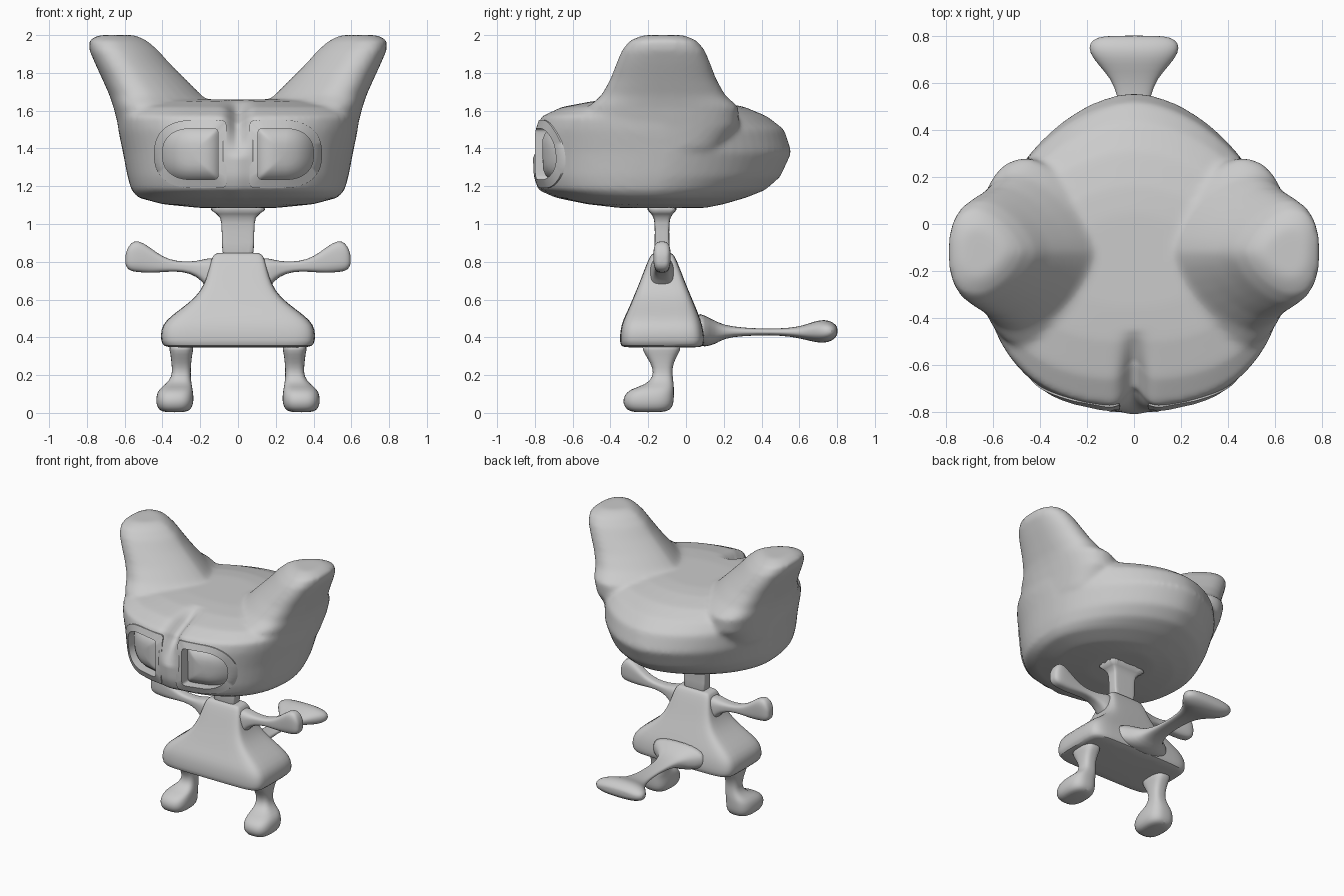
import bpy, bmesh
from math import sin, cos, pi, exp, radians
from mathutils import Vector
from mathutils.bvhtree import BVHTree

cube = bpy.data.objects.get("Cube")
if cube:
    bpy.data.objects.remove(cube)

grey = bpy.data.materials.new("clay grey")
grey.use_nodes = True
tone = (0.6, 0.6, 0.6, 1)
grey.diffuse_color = tone
grey.node_tree.nodes["Principled BSDF"].inputs["Base Color"].default_value = tone


def outline(a0, a1, b0, b1, power, split=0.5, n=32):
    """Closed rounded outline; power(c, s) sets how square each quarter is."""
    ca, cb = a0 + (a1 - a0) * split, (b0 + b1) / 2
    points = []
    for i in range(n):
        t = 2 * pi * (i + 0.5) / n
        c, s = cos(t), sin(t)
        e = 2 / power(c, s)
        ra = a1 - ca if c > 0 else a0 - ca
        rb = b1 - cb if s > 0 else b0 - cb
        points.append((ca + ra * abs(c) ** e, cb + rb * abs(s) ** e))
    return points


def bridge(bm, loops, caps=True):
    rows = [[bm.verts.new(p) for p in loop] for loop in loops]
    n = len(rows[0])
    for low, high in zip(rows, rows[1:]):
        for i in range(n):
            j = (i + 1) % n
            bm.faces.new((low[i], low[j], high[j], high[i]))
    if caps:
        bm.faces.new(rows[0][::-1])
        bm.faces.new(rows[-1])


def loft(bm, axis, rings, power, split=0.5, side=1, n=32):
    """Skin rings (position, a0, a1, b0, b1) along an axis."""
    loops = []
    for t, *box in rings:
        loop = []
        for a, b in outline(*box, power, split, n):
            x, y, z = {"x": (t, a, b), "y": (a, t, b), "z": (a, b, t)}[axis]
            loop.append((x * side, y, z))
        loops.append(loop)
    bridge(bm, loops)


def finish(name, bm, mirror=False, subdiv=0):
    bmesh.ops.recalc_face_normals(bm, faces=bm.faces)
    mesh = bpy.data.meshes.new(name)
    bm.to_mesh(mesh)
    bm.free()
    mesh.materials.append(grey)
    obj = bpy.data.objects.new(name, mesh)
    bpy.context.collection.objects.link(obj)
    bpy.ops.object.select_all(action="DESELECT")
    obj.select_set(True)
    bpy.context.view_layer.objects.active = obj
    bpy.ops.object.shade_smooth_by_angle(angle=radians(50))
    if subdiv:
        obj.modifiers.new("round", "SUBSURF").levels = subdiv
        obj.modifiers["round"].render_levels = subdiv
    if mirror:
        obj.modifiers.new("mirror", "MIRROR")
    return obj


def part(name, axis, rings, square, mirror=False):
    bm = bmesh.new()
    loft(bm, axis, rings, lambda c, s: square, n=24)
    return finish(name, bm, mirror, 1)


# Head and ears, fused into one skin
bm = bmesh.new()
skull = [(1.085, .2, -.35, .1), (1.105, .4, -.52, .2), (1.14, .53, -.68, .32),
         (1.18, .565, -.77, .42), (1.25, .585, -.795, .5), (1.38, .61, -.8, .56),
         (1.5, .635, -.795, .52), (1.57, .64, -.77, .43), (1.62, .6, -.66, .31),
         (1.65, .48, -.5, .16), (1.66, .3, -.35, .05)]
loft(bm, "z", [(z, -w, w, f, b) for z, w, f, b in skull],
     lambda c, s: 1.75 if s > 0 else 2.4, n=64)
ear = [(1.4, .2, .61, .3), (1.52, .1, .635, .4), (1.62, .12, .66, .4), (1.68, .19, .68, .33),
       (1.77, .28, .72, .28), (1.85, .36, .757, .25), (1.92, .42, .787, .22),
       (1.97, .48, .79, .18), (2, .54, .74, .11)]
for side in (1, -1):
    loft(bm, "z", [(z, i, o, -.12 - h, -.12 + h) for z, i, o, h in ear],
         lambda c, s: 2.5 if c > 0 else 1.5, 0.62, side)
head = finish("head", bm)
fuse = head.modifiers.new("fuse", "REMESH")
fuse.mode = "VOXEL"
fuse.voxel_size = 0.016
soften = head.modifiers.new("soften", "SMOOTH")
soften.iterations = 10
for modifier in ("fuse", "soften"):
    bpy.ops.object.modifier_apply(modifier=modifier)

# Brow groove above and nose ridge below, along the middle of the face
for v in head.data.vertices:
    x, y, z = v.co
    if y < -.45:
        near = exp(-(x / .05) ** 2) * min(1, (-.45 - y) / .2)
        upper = min(1, max(0, (z - 1.35) / .2))
        v.co.y += near * (.07 * upper - .012 * (1 - upper))
        v.co.z -= near * .04 * upper
bpy.ops.object.shade_smooth_by_angle(angle=radians(50))

# Eye sockets follow the face
face = bmesh.new()
face.from_mesh(head.data)
tree = BVHTree.FromBMesh(face)


def on_face(points, depth):
    loop = []
    for x, z in points:
        hit = tree.ray_cast(Vector((x, -2, z)), Vector((0, 1, 0)))[0]
        loop.append((x, hit.y + depth, z))
    return loop


def eye_shape(inset):
    return outline(.06 + inset, .445 - inset, 1.19 + inset, 1.55 - inset,
                   lambda c, s: 2.4 if c > 0 else 14, 0.45, 48)


bm = bmesh.new()
rim_loops = [(0, .03), (0, -.008), (.045, -.008), (.045, .09)]
bridge(bm, [on_face(eye_shape(i), d) for i, d in rim_loops], caps=False)
finish("eye_rim", bm, mirror=True)

bm = bmesh.new()
shape = eye_shape(.04)
pad_loops = []
for k in (1, .93, .8, .6, .4, .2, .05):
    points = [(.25 + (x - .25) * k, 1.37 + (z - 1.37) * k) for x, z in shape]
    pad_loops.append(on_face(points, .02 + .05 * k ** 4))
bridge(bm, pad_loops, caps=False)
bmesh.ops.holes_fill(bm, edges=[e for e in bm.edges if e.is_boundary
                                and abs(e.verts[0].co.z - 1.37) < .03
                                and abs(e.verts[0].co.x - .25) < .03])
finish("eyeball", bm, mirror=True)
face.free()

bm = bmesh.new()
for side in (1, -1):
    hole = eye_shape(.02)
    bridge(bm, [[(x * side, y, z) for x, z in hole] for y in (-1, -.5)])
cutter = finish("eye_cutter", bm)
cutter.hide_render = True
cutter.hide_set(True)
cutter.display_type = "WIRE"
cut = head.modifiers.new("eye_holes", "BOOLEAN")
cut.operation = "DIFFERENCE"
cut.object = cutter

# Neck
neck = [(.8, .085, .045), (.9, .085, .038), (1.02, .087, .038), (1.05, .1, .05), (1.1, .2, .11)]
part("neck", "z", [(z, -w, w, -.127 - d, -.127 + d) for z, w, d in neck], 8)

# Body
body = [(.345, .36, -.32, .07), (.352, .395, -.345, .09), (.38, .41, -.352, .1),
        (.44, .41, -.348, .093), (.49, .385, -.335, .08), (.55, .305, -.305, .055),
        (.61, .225, -.28, .03), (.68, .178, -.25, 0), (.76, .155, -.22, -.03),
        (.82, .14, -.195, -.055), (.843, .125, -.18, -.07), (.848, .1, -.165, -.085)]
part("body", "z", [(z, -w, w, f, b) for z, w, f, b in body], 7)

# Arms
arm = [(.1, .065, .64, .82), (.16, .063, .65, .82), (.19, .055, .7, .81), (.25, .042, .74, .8),
       (.33, .038, .75, .803), (.4, .04, .745, .825), (.47, .043, .74, .88),
       (.53, .047, .745, .917), (.57, .045, .75, .9), (.59, .035, .77, .86), (.597, .02, .79, .83)]
part("arm", "x", [(x, -.127 - d, -.127 + d, lo, hi) for x, d, lo, hi in arm], 3, True)

# Legs and feet
leg = [(.003, .28, .39, -.28, -.12), (.015, .25, .42, -.315, -.08), (.05, .235, .435, -.335, -.065),
       (.09, .235, .433, -.33, -.063), (.125, .24, .42, -.3, -.063), (.15, .245, .385, -.21, -.065),
       (.19, .25, .35, -.175, -.07), (.24, .25, .35, -.175, -.073), (.29, .245, .355, -.205, -.055),
       (.33, .238, .362, -.23, -.03), (.37, .23, .37, -.24, -.02)]
part("leg", "z", leg, 2.8, True)

# Tail
tail = [(.05, .24, .35, .54), (.1, .2, .35, .515), (.15, .12, .36, .49), (.2, .08, .395, .465),
        (.3, .057, .408, .45), (.45, .055, .412, .445), (.55, .07, .405, .45), (.62, .1, .39, .462),
        (.68, .155, .375, .485), (.73, .192, .368, .495), (.77, .192, .38, .485),
        (.795, .16, .4, .465), (.802, .1, .42, .45)]
part("tail", "y", [(y, -w, w, lo, hi) for y, w, lo, hi in tail], 2.5)
